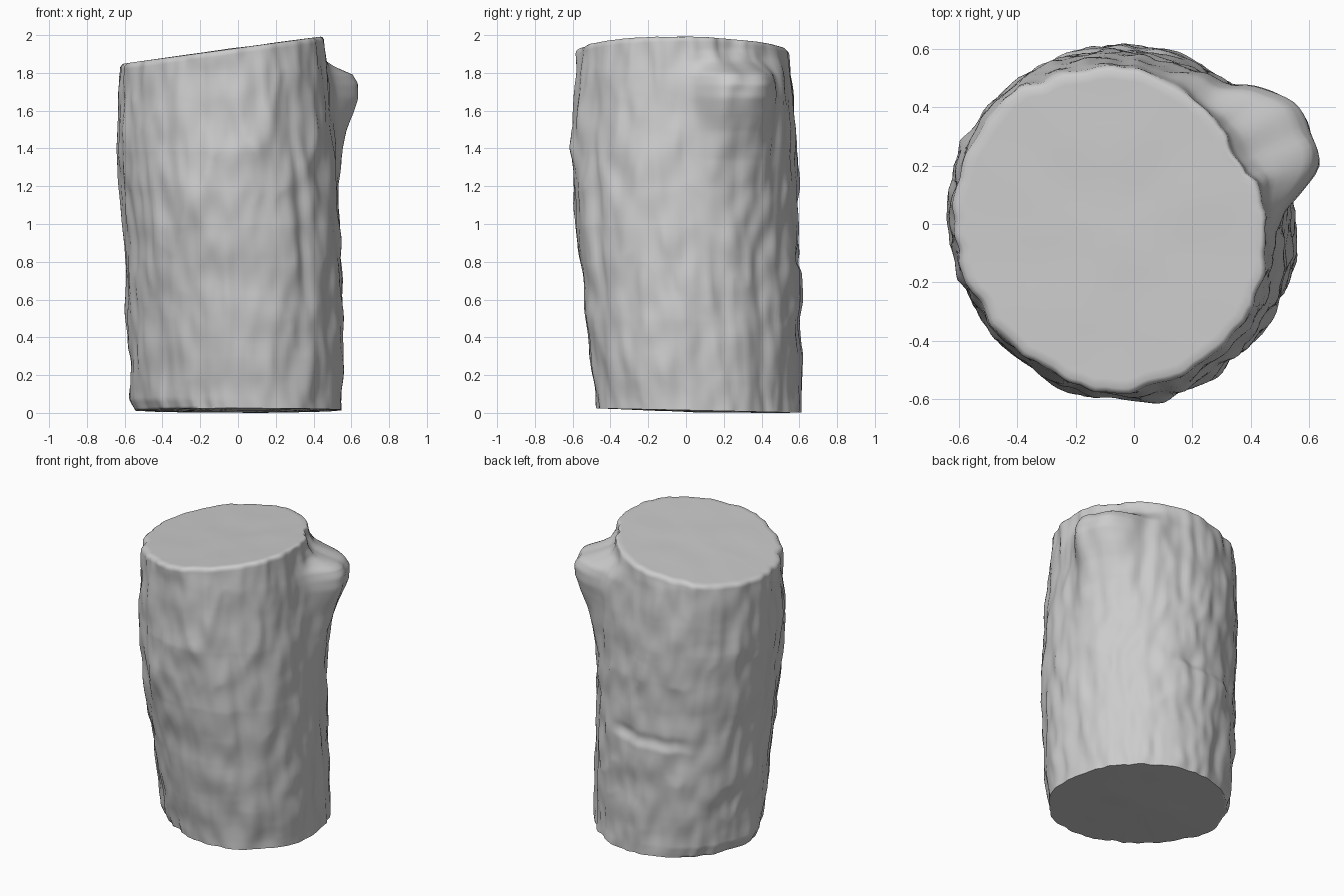
import bpy, bmesh
from math import sin, cos, radians, degrees, pi, exp
from mathutils import Vector, noise

if "Cube" in bpy.data.objects:
    bpy.data.objects.remove(bpy.data.objects["Cube"])

SIDES, ROWS = 180, 140


def curve(pts, z):
    """Piecewise linear lookup."""
    if z <= pts[0][0]:
        return pts[0][1]
    for (a, va), (b, vb) in zip(pts, pts[1:]):
        if z <= b:
            return va + (vb - va) * (z - a) / (b - a)
    return pts[-1][1]


def smooth(a, b, v):
    t = max(0.0, min(1.0, (v - a) / (b - a)))
    return t * t * (3 - 2 * t)


# Silhouette edges read at each height
LEFT = [(0, -.53), (.08, -.565), (.5, -.58), (1, -.6), (1.4, -.63), (1.85, -.617), (2, -.61)]
RIGHT = [(0, .54), (.5, .55), (1, .535), (1.4, .505), (1.8, .475), (2, .455)]
FRONT = [(0, -.46), (.3, -.5), (.6, -.53), (1, -.58), (1.4, -.597), (1.7, -.58), (2, -.565)]
BACK = [(0, .612), (.4, .6), (.8, .59), (1.2, .59), (1.6, .57), (1.85, .55), (2, .53)]
# How the section swells or flattens on its four diagonals
DIAGONALS = {45: [(0, -.015), (.8, -.003), (1.5, -.003), (1.9, -.015)],
             135: [(0, -.01), (.3, .012), (.9, .028), (1.5, .024), (1.9, .01)],
             225: [(0, -.055), (.5, -.035), (1.2, -.012), (1.9, -.024)],
             315: [(0, .042), (.7, .034), (1.4, .026), (1.9, .01)]}
# Branch stub: how far it swells out at each height, and its flared foot
KNOT = [(1.0, 0), (1.2, .025), (1.35, .06), (1.5, .115), (1.6, .165), (1.68, .2),
        (1.75, .205), (1.8, .175), (1.84, .08), (1.87, .03), (1.93, 0)]


def bark(a, z):
    """Bark relief: lumps, broad plates and soft grooves."""
    c, s = cos(a), sin(a)
    lump = noise.noise(Vector((c * 2.2, s * 2.2, z * 2.4 + 3)))
    groove = noise.noise(Vector((c * 4.5, s * 4.5, z * 1.8 + 9 + .6 * lump)))
    plate = noise.noise(Vector((c * 5 + 7, s * 5, z * 5)))
    fine = noise.noise(Vector((c * 10, s * 10 + 5, z * 6)))
    return .009 * lump + .02 * (.3 - abs(groove)) + .014 * plate + .009 * fine


def features(a, z):
    """Diagonal swell, branch stub, torn ledge at the back and front bulges."""
    deg = (degrees(a) + 180) % 360 - 180
    h = 0.0
    for at, pts in DIAGONALS.items():
        if cos(a - radians(at)) > cos(radians(45)):
            h += curve(pts, z) * cos(2 * (a - radians(at)))
    # branch stub with a rounded face and a small hollow
    d = deg - 25
    wide = 22 if d > 0 else 17
    h += curve(KNOT, z) * exp(-abs(d / wide) ** 3.4)
    h -= .012 * exp(-((deg - 22) / 4) ** 2 - ((z - 1.71) / .06) ** 2)
    # saddle from the stub round to the back, rim cut in above it
    h += .04 * exp(-((deg - 56) / 14) ** 2) * smooth(1.2, 1.6, z) * (1 - smooth(1.78, 1.9, z))
    h -= .025 * smooth(17, 23, deg) * (1 - smooth(38, 60, deg)) * smooth(1.8, 1.9, z)
    # torn ledge: bark steps outward below a wandering line
    line = .77 - .0008 * (deg - 100) + .04 * noise.noise(Vector((deg * .07, 0, 0)))
    arc = smooth(68, 82, deg) * (1 - smooth(112, 136, deg))
    h += .012 * arc * smooth(.3, .7, z) * (1 - smooth(line - .03, line + .02, z))
    h -= .008 * arc * exp(-((z - line - .04) / .03) ** 2)
    # front bulges
    h += .022 * exp(-((deg + 76) / 8) ** 2 - ((z - 1.4) / .09) ** 2)
    h += .022 * exp(-((deg + 108) / 14) ** 2 - ((z - 1.12) / .16) ** 2)
    h += .01 * exp(-((deg + 65) / 5) ** 2) * (1 - smooth(1.5, 1.9, z))
    h -= .012 * exp(-((deg + 52) / 4) ** 2) * smooth(.2, .5, z) * (1 - smooth(1.5, 1.9, z))
    return h


def section(a, t):
    """Point on the side of the log at angle a and height fraction t."""
    x = -.08 + .54 * cos(a)
    top = 1.938 + .137 * x
    bottom = .022 - .012 * sin(a)
    z = bottom + t * (top - bottom)
    xl, xr, yf, yb = (curve(p, z) for p in (LEFT, RIGHT, FRONT, BACK))
    r = bark(a, z) + features(a, z)
    x = (xl + xr) / 2 + ((xr - xl) / 2 + r) * cos(a)
    y = (yf + yb) / 2 + ((yb - yf) / 2 + r) * sin(a)
    return Vector((x, y, z))


bm = bmesh.new()
angles = [2 * pi * i / SIDES for i in range(SIDES)]


def add_ring(points):
    return [bm.verts.new(p) for p in points]


def join(lo, hi):
    for i in range(SIDES):
        j = (i + 1) % SIDES
        bm.faces.new((lo[i], lo[j], hi[j], hi[i]))


def cap_point(edge, centre, f, upper):
    """Cap rings shrink to the middle, lying on the sawn planes."""
    p = centre.lerp(edge, f)
    wave = .006 * (1 - f * f) * noise.noise(Vector((p.x * 5, p.y * 5, 2 if upper else 8)))
    if upper:
        p.z = 1.941 + .137 * p.x + wave
    else:
        p.z = edge.z * f + .012 * (1 - f) + wave
    return p


lower = [section(a, 0) for a in angles]
upper = [section(a, 1) for a in angles]
c_low, c_up = Vector((0, .075, 0)), Vector((-.085, -.01, 0))
fractions = (.06, .2, .35, .5, .65, .8, .92, .97)

# Underside, bark, then sawn top, as one run of rings
rings = []
for f in fractions:
    rings.append(add_ring([cap_point(p, c_low, f, False) for p in lower]))
for k in range(ROWS + 1):
    pts = [section(a, k / ROWS) for a in angles]
    if k == ROWS:  # slightly worn rim
        pts = [p + Vector(((c_up.x - p.x) * .012, (c_up.y - p.y) * .012, -.003)) for p in pts]
    rings.append(add_ring(pts))
for f in reversed(fractions):
    rings.append(add_ring([cap_point(p, c_up, f, True) for p in upper]))

for lo, hi in zip(rings, rings[1:]):
    join(lo, hi)
bm.faces.new(list(reversed(rings[0])))
bm.faces.new(rings[-1])
bmesh.ops.recalc_face_normals(bm, faces=bm.faces)

# Stand the log on the floor
low = min(v.co.z for v in bm.verts)
for v in bm.verts:
    v.co.z -= low

mesh = bpy.data.meshes.new("log")
bm.to_mesh(mesh)
bm.free()
log = bpy.data.objects.new("log", mesh)
bpy.context.collection.objects.link(log)
bpy.context.view_layer.objects.active = log
log.select_set(True)
bpy.ops.object.shade_smooth_by_angle(angle=radians(75))
